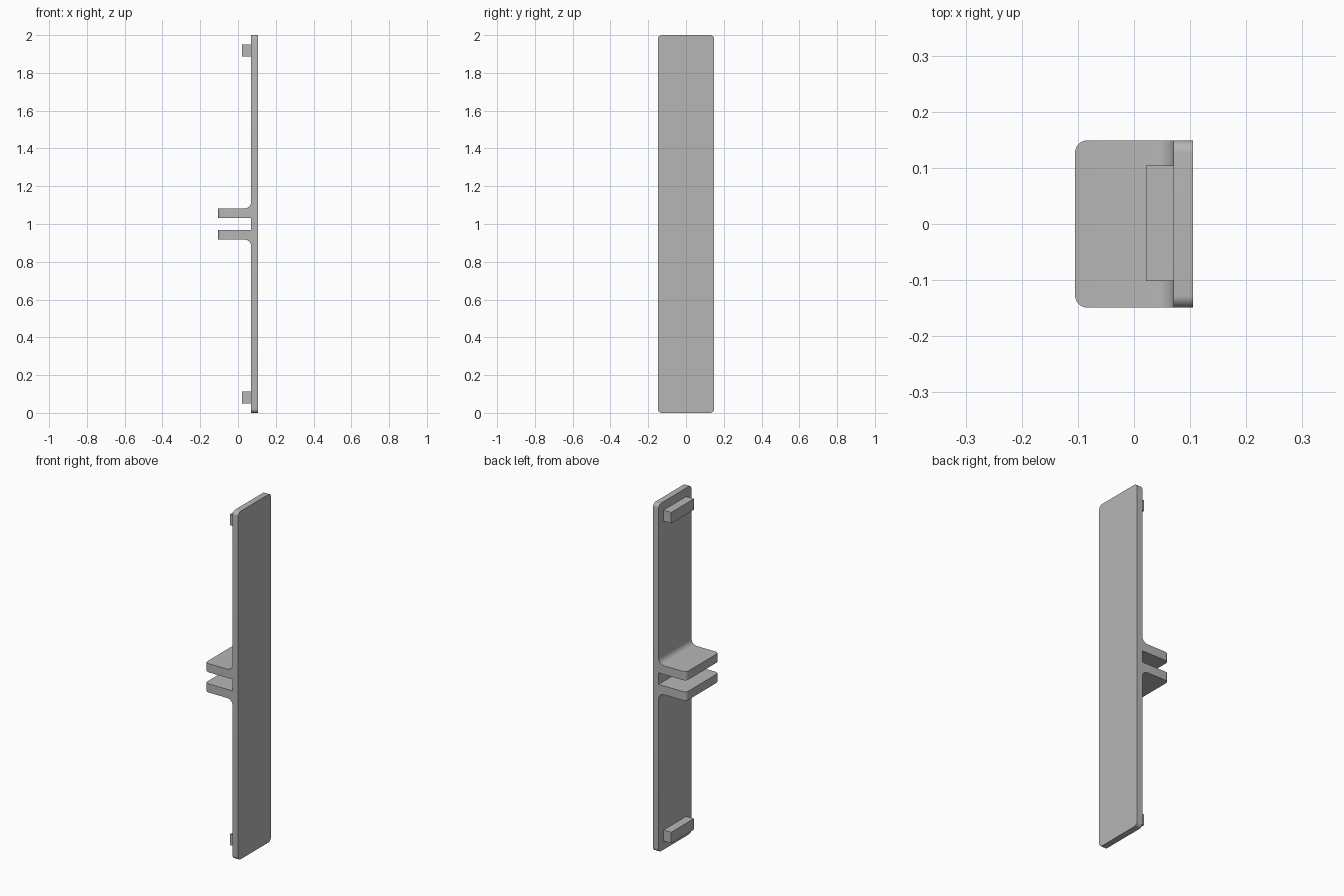
import bpy, bmesh
from mathutils import Vector

cube = bpy.data.objects.get("Cube")
if cube:
    bpy.data.objects.remove(cube)

grey = bpy.data.materials.new("plain grey")
grey.use_nodes = True
colour = (0.47, 0.47, 0.47, 1)
grey.diffuse_color = colour
grey.node_tree.nodes["Principled BSDF"].inputs["Base Color"].default_value = colour

X_END, X_BACK, X_FACE = -0.105, 0.07, 0.105   # shelf tips, plate back, plate face
HALF_W, HEIGHT = 0.149, 2.0


def finish(bm, name):
    bmesh.ops.recalc_face_normals(bm, faces=bm.faces)
    mesh = bpy.data.meshes.new(name)
    bm.to_mesh(mesh)
    bm.free()
    mesh.materials.append(grey)
    obj = bpy.data.objects.new(name, mesh)
    bpy.context.collection.objects.link(obj)
    return obj


def extrude_profile(profile, y0, y1):
    bm = bmesh.new()
    face = bm.faces.new([bm.verts.new((x, y0, z)) for x, z in profile])
    side = bmesh.ops.extrude_face_region(bm, geom=[face])["geom"]
    verts = [v for v in side if isinstance(v, bmesh.types.BMVert)]
    bmesh.ops.translate(bm, verts=verts, vec=(0, y1 - y0, 0))
    return bm


def round_edges(bm, rule, radius):
    edges = [e for e in bm.edges if rule(*[v.co for v in e.verts])]
    bmesh.ops.bevel(bm, geom=edges, offset=radius, segments=8, profile=0.5,
                    affect='EDGES', clamp_overlap=False)


def near(a, b):
    return abs(a - b) < 1e-4


# Plate with two shelves, as one profile mirrored about mid height
lower = [(X_FACE, 0), (X_BACK, 0), (X_BACK, 0.917), (X_END, 0.917),
         (X_END, 0.967), (X_BACK, 0.967)]
upper = [(x, HEIGHT - z) for x, z in reversed(lower)]
bm = extrude_profile(lower + upper, -HALF_W, HALF_W)

# Fillets where the shelves' outer faces meet the plate
round_edges(bm, lambda a, b: near(a.x, X_BACK) and near(b.x, X_BACK)
            and near(a.z, b.z) and near(abs(a.z - 1), 0.083), 0.035)
# Rounded plate corners
round_edges(bm, lambda a, b: near(a.z, b.z) and near(a.y, b.y)
            and near(abs(a.z - 1), 1), 0.022)
# Rounded shelf corners
round_edges(bm, lambda a, b: near(a.x, X_END) and near(b.x, X_END)
            and near(a.y, b.y), 0.022)
body = finish(bm, "plate_with_shelves")

# Locating bars near both ends
for name, z in (("lower_bar", 0.05), ("upper_bar", 1.888)):
    x0, x1, z1 = 0.021, X_BACK, z + 0.063
    finish(extrude_profile([(x0, z), (x1, z), (x1, z1), (x0, z1)],
                           -0.102, 0.104), name)

# Smooth the fillets, keep the edges sharp
bpy.ops.object.select_all(action='DESELECT')
body.select_set(True)
bpy.context.view_layer.objects.active = body
bpy.ops.object.shade_smooth_by_angle()
